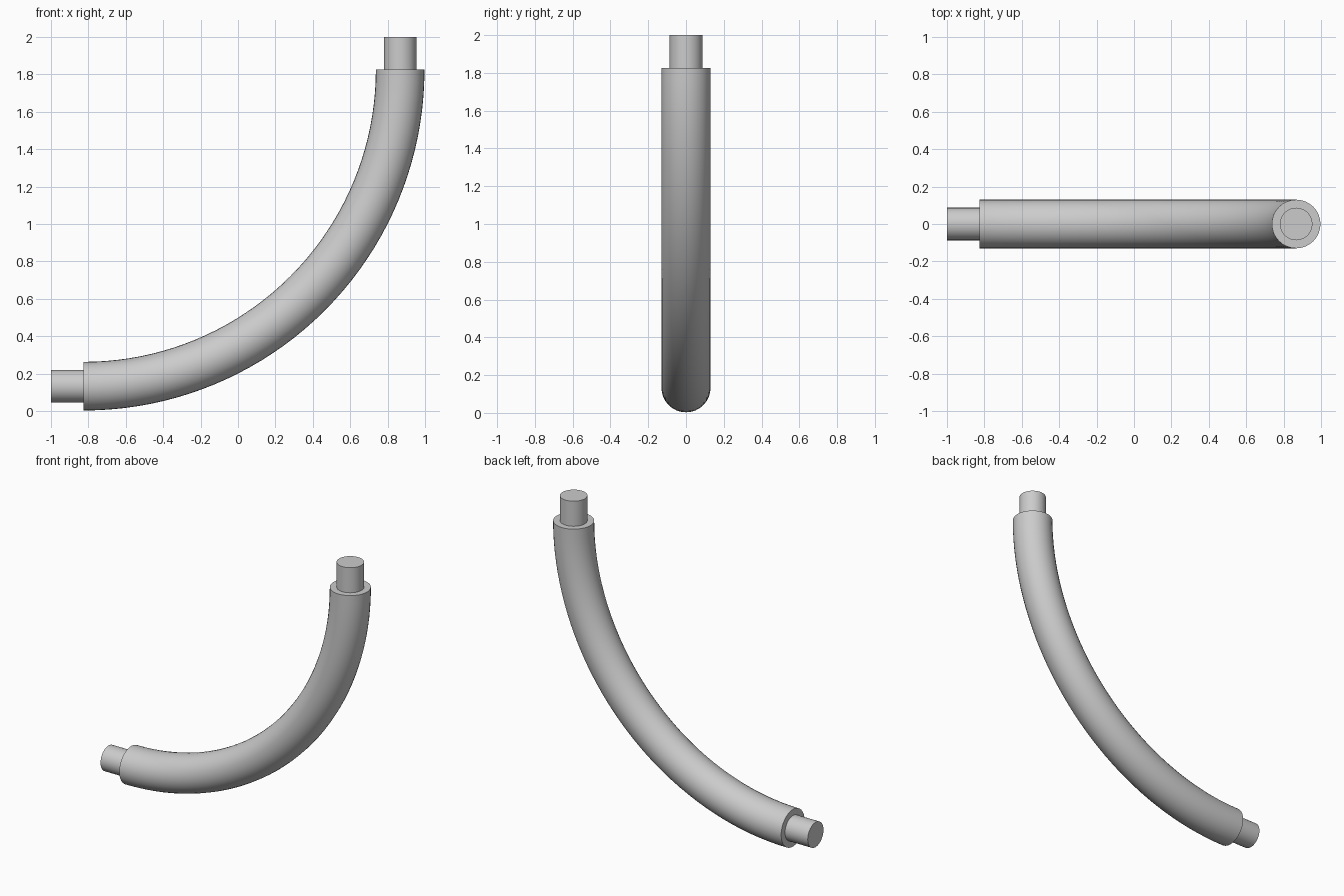
import bpy, bmesh
from math import pi
from mathutils import Matrix, Vector

if "Cube" in bpy.data.objects:
    bpy.data.objects.remove(bpy.data.objects["Cube"])

SIDES = 32
BEND = Vector((-0.825, 0, 1.825))   # centre of the quarter bend
R_BEND, R_TUBE, R_PIN = 1.692, 0.13, 0.087
LOW_Z = BEND.z - R_BEND             # axis height of the lower end
TOP_X = BEND.x + R_BEND             # axis x of the upper end


def finish(name, bm):
    bmesh.ops.recalc_face_normals(bm, faces=bm.faces)
    mesh = bpy.data.meshes.new(name)
    bm.to_mesh(mesh)
    bm.free()
    ob = bpy.data.objects.new(name, mesh)
    bpy.context.collection.objects.link(ob)
    bpy.ops.object.select_all(action='DESELECT')
    ob.select_set(True)
    bpy.context.view_layer.objects.active = ob
    bpy.ops.object.shade_smooth_by_angle(angle=pi / 5)
    return ob


# Curved tube: a disc spun through a quarter turn, closed at both ends
bm = bmesh.new()
place = Matrix.Translation((BEND.x, 0, LOW_Z)) @ Matrix.Rotation(pi / 2, 4, 'Y')
bmesh.ops.create_circle(bm, cap_ends=True, segments=SIDES, radius=R_TUBE, matrix=place)
start = bm.faces[:]
cap = bmesh.ops.duplicate(bm, geom=start)  # keeps the starting end closed
bmesh.ops.spin(bm, geom=start + list({e for f in start for e in f.edges}),
               cent=BEND, axis=(0, -1, 0), angle=pi / 2, steps=40)
bmesh.ops.remove_doubles(bm, verts=bm.verts, dist=0.0005)
finish("curved_tube", bm)


# Narrow end pins, seated slightly inside the tube
def pin(name, a, b):
    a, b = Vector(a), Vector(b)
    turn = (b - a).to_track_quat('Z', 'Y').to_matrix().to_4x4()
    bm = bmesh.new()
    bmesh.ops.create_cone(bm, cap_ends=True, segments=SIDES, radius1=R_PIN, radius2=R_PIN,
                          depth=(b - a).length, matrix=Matrix.Translation((a + b) / 2) @ turn)
    finish(name, bm)


pin("lower_pin", (BEND.x + 0.02, 0, LOW_Z), (-1, 0, LOW_Z))
pin("upper_pin", (TOP_X, 0, BEND.z - 0.02), (TOP_X, 0, 2))
